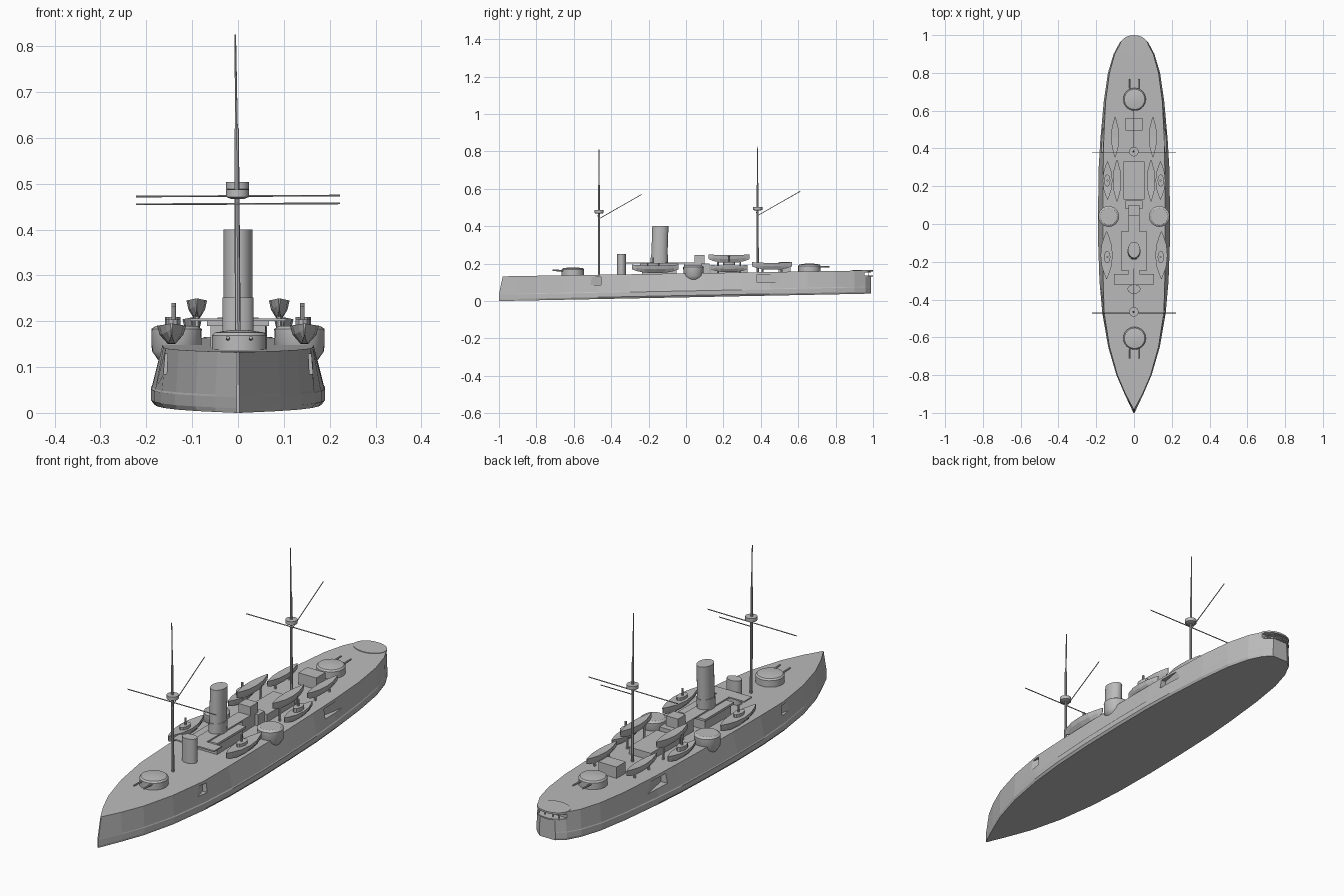
import bpy, bmesh, math
from mathutils import Vector

if "Cube" in bpy.data.objects:
    bpy.data.objects.remove(bpy.data.objects["Cube"], do_unlink=True)

grey = bpy.data.materials.new("ship grey")
grey.use_nodes = True
GREY = (0.5, 0.5, 0.5, 1)
grey.diffuse_color = GREY
grey.node_tree.nodes["Principled BSDF"].inputs["Base Color"].default_value = GREY


def deck(y):
    return 0.132 + 0.016 * (y + 1)


def loft(name, rings):
    """Skin closed rings of equal length and cap both ends."""
    bm = bmesh.new()
    rows = [[bm.verts.new(p) for p in ring] for ring in rings]
    n = len(rows[0])
    for a, b in zip(rows, rows[1:]):
        for i in range(n):
            j = (i + 1) % n
            bm.faces.new((a[i], a[j], b[j], b[i]))
    bm.faces.new(rows[0])
    bm.faces.new(rows[-1])
    bmesh.ops.recalc_face_normals(bm, faces=bm.faces)
    me = bpy.data.meshes.new(name)
    bm.to_mesh(me)
    bm.free()
    me.materials.append(grey)
    ob = bpy.data.objects.new(name, me)
    bpy.context.collection.objects.link(ob)
    return ob


def smooth(ob):
    bpy.ops.object.select_all(action='DESELECT')
    ob.select_set(True)
    bpy.context.view_layer.objects.active = ob
    bpy.ops.object.shade_smooth_by_angle(angle=math.radians(35))


def box(name, x0, x1, y0, y1, z0, z1):
    return loft(name, [[(x0, y0, z), (x1, y0, z), (x1, y1, z), (x0, y1, z)] for z in (z0, z1)])


def drum(name, x, y, profile, stretch=1.0, n=24):
    """Turned part; profile holds (radius, height, y shift)."""
    rings = []
    for r, z, dy in profile:
        rings.append([(x + r * math.cos(math.tau * i / n),
                       y + dy + r * stretch * math.sin(math.tau * i / n), z) for i in range(n)])
    ob = loft(name, rings)
    smooth(ob)
    return ob


def rod(name, a, b, r0, r1=None, n=6):
    a, b = Vector(a), Vector(b)
    q = (b - a).to_track_quat('Z', 'Y')
    rings = []
    for p, r in ((a, r0), (b, r1 or r0)):
        rings.append([p + q @ Vector((r * math.cos(math.tau * i / n), r * math.sin(math.tau * i / n), 0))
                      for i in range(n)])
    return loft(name, rings)


def boat(name, x, y, z, length, width, height):
    rings = []
    for t in (-1, -0.8, -0.45, 0, 0.45, 0.8, 1):
        w = max(0.06, 1 - abs(t) ** 2.2) * width / 2
        top = z + height * (1 + 0.12 * t * t)
        keel = z + height * 0.5 * abs(t) ** 3
        yy = y + t * length / 2
        rings.append([(x - w, yy, top), (x - w * 0.8, yy, (top + keel) / 2), (x - w * 0.25, yy, keel),
                      (x + w * 0.25, yy, keel), (x + w * 0.8, yy, (top + keel) / 2), (x + w, yy, top)])
    return loft(name, rings)


# Hull: (y, deck half width, belt half width)
stations = [(-1, .002, .003), (-.9, .045, .05), (-.8, .088, .093), (-.65, .13, .137), (-.47, .158, .168),
            (-.3, .163, .183), (-.1, .165, .19), (.1, .165, .19), (.3, .163, .187), (.45, .16, .178),
            (.65, .15, .16), (.8, .13, .138), (.9, .102, .108), (.96, .07, .076), (.99, .035, .04)]
rings = []
for y, d, b in stations:
    z = 0.02 * (y + 1)
    top = y + (0.02 if y == -1 else 0)
    half = [(d, top, deck(y)), (b * .985, y, z + .038), (b, y, z + .034), (b, y, z + .01), (b * .96, y, z)]
    rings.append(half + [(-px, py, pz) for px, py, pz in reversed(half)])
hull = loft("hull", rings)


def cut(tool):
    mod = hull.modifiers.new("cut", 'BOOLEAN')
    mod.operation = 'DIFFERENCE'
    mod.solver = 'EXACT'
    mod.object = tool
    bpy.ops.object.select_all(action='DESELECT')
    bpy.context.view_layer.objects.active = hull
    bpy.ops.object.modifier_apply(modifier=mod.name)
    bpy.data.objects.remove(tool, do_unlink=True)


# Gun embrasures in the hull sides
for s in (1, -1):
    for tri, z0, z1 in ((((.142, -.455), (.23, -.455), (.17, -.57)), .085, .128),
                        (((.14, .38), (.23, .38), (.175, .56)), .1, .143)):
        cut(loft("embrasure_cutter", [[(s * x, y, z) for x, y in tri] for z in (z0, z1)]))

# Stern gallery
cut(box("gallery_cutter", -.2, .2, .955, 1.1, .135, .154))
for z, t in ((.13, .006), (.157, .008)):
    drum("stern_gallery_deck", 0, .945, [(.075, z, 0), (.075, z + t, 0)], stretch=.73)
for x in (-.05, -.02, .02, .05):
    rod("gallery_post", (x, .978, .132), (x, .978, .16), .002)

# Gun turrets
for name, y, s in (("front", -.605, -1), ("rear", .66, 1)):
    z = deck(y)
    drum(name + "_turret", 0.003, y, [(.06, z - .01, 0), (.06, z + .03, 0), (.054, z + .037, 0), (.02, z + .042, 0)])
    for x in (-.022, .028):
        rod(name + "_gun", (x, y, z + .022), (x, y + s * .108, z + .026), .005, .004, 8)

# Funnel, bridge and deckhouses
box("funnel_house", -.06, .06, -.235, -.05, .13, .19)
box("funnel_house_roof", -.068, .068, -.245, -.04, .19, .2)
drum("funnel", 0, -.142, [(.034, .19, -.002), (.034, .25, 0), (.032, .25, 0), (.032, .4, .005)], stretch=1.35)
drum("conning_tower", 0, -.345, [(.034, .12, 0), (.034, .252, 0)], stretch=.72)
box("bridge_wing", -.105, .105, -.32, -.265, .2, .206)
box("flying_bridge", -.03, .03, -.3, .1, .2, .206)
box("bridge_support", -.03, .03, -.01, .12, .135, .2)
box("midship_house", -.045, .045, .08, .125, .135, .2)
box("chart_house", -.03, .03, .045, .1, .206, .245)
box("aft_house", -.055, .055, .13, .33, .14, .185)
box("skylight", -.045, .045, .495, .56, .15, .208)

# Side sponsons and boats
for s in (1, -1):
    drum("sponson", s * .134, .04, [(.012, .095, 0), (.04, .115, 0), (.054, .135, 0), (.055, .183, 0), (.045, .19, 0)])
    boat("fore_boat", s * .145, -.165, .15, .25, .064, .04)
    boat("low_boat", s * .14, .23, .155, .2, .052, .034)
    boat("upper_boat", s * .09, .23, .205, .22, .045, .04)
    boat("aft_boat", s * .1, .46, .168, .215, .042, .036)
    for y in (-.175, .23):
        z = deck(y) + .052
        drum("launch_cabin", s * .142, y, [(.017, z - .012, 0), (.017, z + .006, 0)], stretch=1.9, n=12)
        rod("launch_funnel", (s * .14, y, z), (s * .14, y, z + .036), .005, n=8)
    for y in (.17, .29):
        rod("boat_cradle", (s * .09, y, .14), (s * .09, y, .215), .006)
    for y in (.41, .51):
        rod("boat_chock", (s * .1, y, .14), (s * .1, y, .18), .006)

# Masts with fighting tops, yards and gaffs
for name, y, top, yard in (("fore", -.465, .81, .455), ("main", .383, .825, .472)):
    rod(name + "_lower_mast", (0, y, .1), (-.003, y, .62), .0065, .005, 8)
    rod(name + "_topmast", (-.003, y, .6), (-.006, y, top), .0035, .002)
    drum(name + "_top", -.001, y, [(.015, yard + .012, 0), (.025, yard + .016, 0), (.025, yard + .032, 0)])
    rod(name + "_yard", (-.222, y - .006, yard), (.222, y - .006, yard + .002), .0022)
    rod(name + "_gaff", (-.001, y, yard - .015), (-.001, y + .228, yard + .115), .0022)
